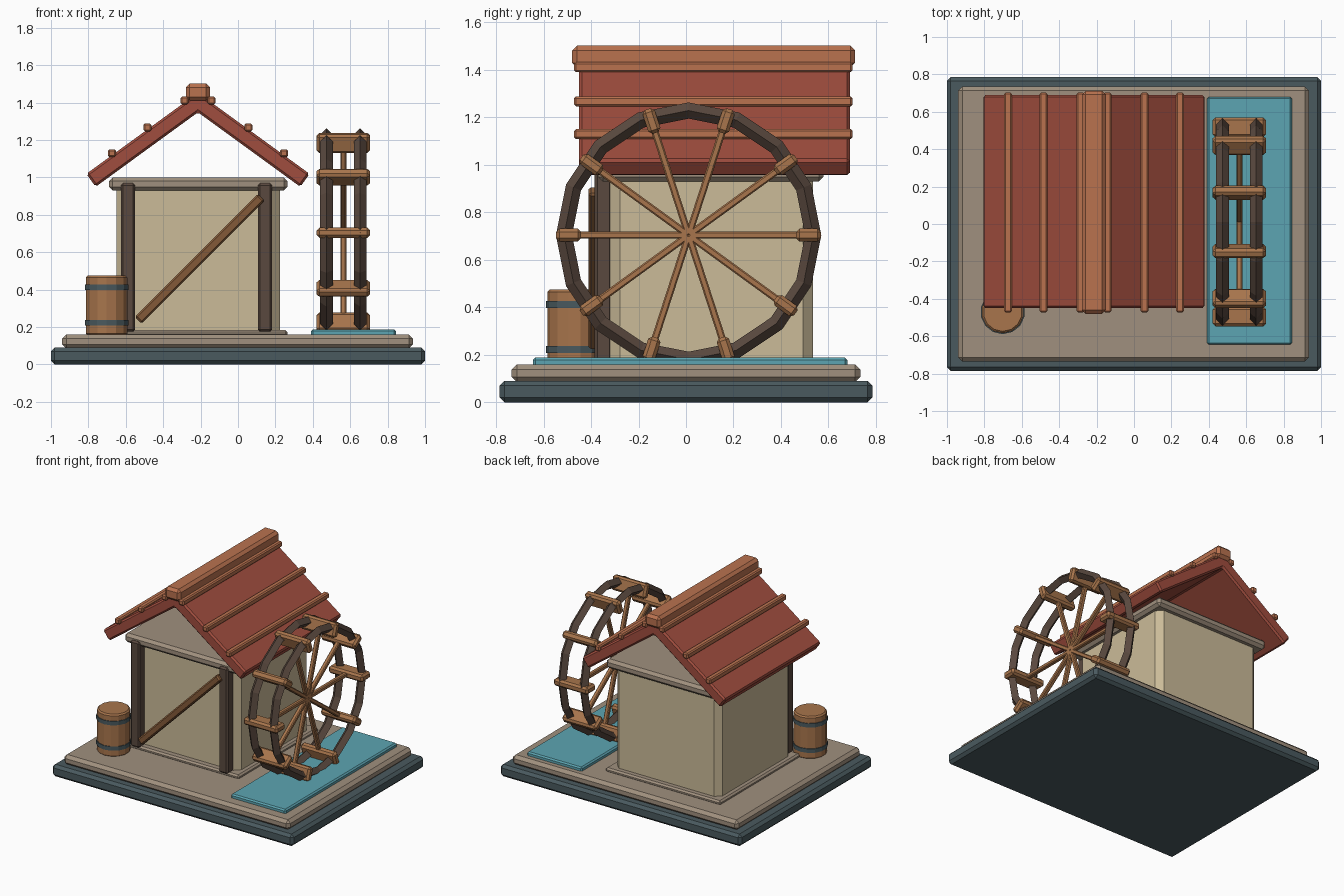
import bpy, bmesh, math
from mathutils import Matrix, Vector

old = bpy.data.objects.get("Cube")
if old:
    bpy.data.objects.remove(old)


def material(name, r, g, b):
    """Flat material from an sRGB colour."""
    col = [(c / 255 / 12.92 if c < 11 else ((c / 255 + 0.055) / 1.055) ** 2.4) for c in (r, g, b)] + [1]
    m = bpy.data.materials.new(name)
    m.use_nodes = True
    m.diffuse_color = col
    m.node_tree.nodes["Principled BSDF"].inputs["Base Color"].default_value = col
    return m


SLATE = material("dark_slate", 74, 90, 95)
STONE = material("brown_stone", 160, 144, 126)
PLASTER = material("cream_plaster", 203, 187, 153)
ROOF = material("red_roof", 160, 77, 62)
CLAY = material("orange_clay", 186, 114, 79)
WOOD = material("light_wood", 168, 117, 76)
BRACE = material("brace_wood", 132, 90, 56)
DARK = material("dark_timber", 90, 73, 63)
WATER = material("water_blue", 92, 165, 178)


def finish(name, bm, mat, bevel=0.0):
    bmesh.ops.recalc_face_normals(bm, faces=bm.faces)
    mesh = bpy.data.meshes.new(name)
    bm.to_mesh(mesh)
    bm.free()
    mesh.materials.append(mat)
    ob = bpy.data.objects.new(name, mesh)
    bpy.context.collection.objects.link(ob)
    if bevel:
        mod = ob.modifiers.new("chamfer", 'BEVEL')
        mod.width = bevel
        mod.segments = 1
        mod.limit_method = 'ANGLE'
        mod.angle_limit = math.radians(40)
    return ob


def box(name, lo, hi, mat, bevel=0.012, turn=None):
    """Box between two corners, optionally transformed afterwards."""
    lo, hi = Vector(lo), Vector(hi)
    bm = bmesh.new()
    bmesh.ops.create_cube(bm, size=1)
    bm.transform(Matrix.Translation((lo + hi) / 2) @ Matrix.Diagonal((*(hi - lo), 1)))
    if turn:
        bm.transform(turn)
    return finish(name, bm, mat, bevel)


def prism(name, pts, direction, mat, bevel=0.0):
    """Closed outline extruded along a direction."""
    bm = bmesh.new()
    face = bm.faces.new([bm.verts.new(p) for p in pts])
    new = bmesh.ops.extrude_face_region(bm, geom=[face])["geom"]
    bmesh.ops.translate(bm, vec=direction, verts=[v for v in new if isinstance(v, bmesh.types.BMVert)])
    return finish(name, bm, mat, bevel)


def drum(name, x, y, z0, z1, radius, mat, bevel=0.0):
    bm = bmesh.new()
    bmesh.ops.create_cone(bm, cap_ends=True, segments=14, radius1=radius, radius2=radius,
                          depth=z1 - z0, matrix=Matrix.Translation((x, y, (z0 + z1) / 2)))
    return finish(name, bm, mat, bevel)


# Ground slabs and water channel
box("base_slab", (-1, -.785, 0), (1, .785, .09), SLATE, .02)
box("stone_plinth", (-.94, -.735, .085), (.935, .735, .16), STONE, .022)
box("water_channel", (.39, -.645, .15), (.845, .68, .188), WATER, .01)

# House: footing, walls with chamfered corners, wall plate
box("house_footing", (-.69, -.37, .15), (.265, .58, .185), STONE, .012)
x0, x1, y0, y1, c = -.65, .225, -.32, .535, .042
prism("house_walls", [(x0 + c, y0, .17), (x1 - c, y0, .17), (x1, y0 + c, .17), (x1, y1 - c, .17),
                      (x1 - c, y1, .17), (x0 + c, y1, .17), (x0, y1 - c, .17), (x0, y0 + c, .17)],
      (0, 0, .77), PLASTER)
box("wall_plate", (-.69, -.37, .93), (.265, .58, 1.0), STONE, .02)

# Front timber frame
for side, x in (("right", -.588), ("left", .144)):
    box("front_post_" + side, (x - .038, -.385, .175), (x + .038, -.31, .97), DARK, .012)
brace_turn = Matrix.Translation((-.205, -.385, .565)) @ Matrix.Rotation(math.radians(-45), 4, 'Y')
box("diagonal_brace", (-.465, -.025, -.026), (.465, .025, .026), BRACE, .01, brace_turn)

# Gabled roof with ridge cap and battens
RX, SLOPE, EAVE = -.214, .727, .597
top = 1.019 + EAVE * SLOPE
outline = [(-EAVE, 1.019), (0, top), (EAVE, 1.019), (EAVE - .05, .95), (0, 1.348), (.05 - EAVE, .95)]
prism("roof", [(RX + x, -.45, z) for x, z in outline], (0, 1.14, 0), ROOF, .012)
box("ridge_cap", (RX - .064, -.48, 1.41), (RX + .064, .712, 1.502), CLAY, .02)
for side, s in (("left", 1), ("right", -1)):
    for i, d in enumerate((.072, .27, .46)):
        x, z = RX + s * d, top - d * SLOPE + .011
        box(f"roof_batten_{side}_{i + 1}", (x - .021, -.472, z - .021), (x + .021, .702, z + .021), CLAY, .008)

# Water wheel: two faceted rims, paddles and spokes
HUB = Vector((.563, .011, .704))
RIM, R, SEG = .525, .034, 16
for side, dx in (("inner", -.09), ("outer", .09)):
    bm = bmesh.new()
    rings = []
    for i in range(SEG):
        turn = Matrix.Translation(HUB) @ Matrix.Rotation(math.tau * i / SEG, 4, 'X')
        rings.append([bm.verts.new(turn @ Vector((dx + R * math.sin(a), RIM + R * math.cos(a), 0)))
                      for a in (0, math.pi / 2, math.pi, -math.pi / 2)])
    for i in range(SEG):
        a, b = rings[i], rings[(i + 1) % SEG]
        for j in range(4):
            k = (j + 1) % 4
            bm.faces.new((a[j], a[k], b[k], b[j]))
    finish("wheel_rim_" + side, bm, DARK)

for i in range(10):
    turn = Matrix.Translation(HUB) @ Matrix.Rotation(math.tau * i / 10, 4, 'X')
    box(f"wheel_paddle_{i + 1}", (-.142, .453, -.027), (.142, .558, .027), WOOD, .014, turn)
    box(f"wheel_spoke_{i + 1}", (-.016, 0, -.015), (.016, .47, .015), WOOD, .006, turn)

# Barrel with two hoops
BX, BY = -.702, -.47
drum("barrel", BX, BY, .155, .475, .114, WOOD, .01)
for name, z in (("lower", .222), ("upper", .412)):
    drum("barrel_hoop_" + name, BX, BY, z - .015, z + .015, .119, SLATE)
